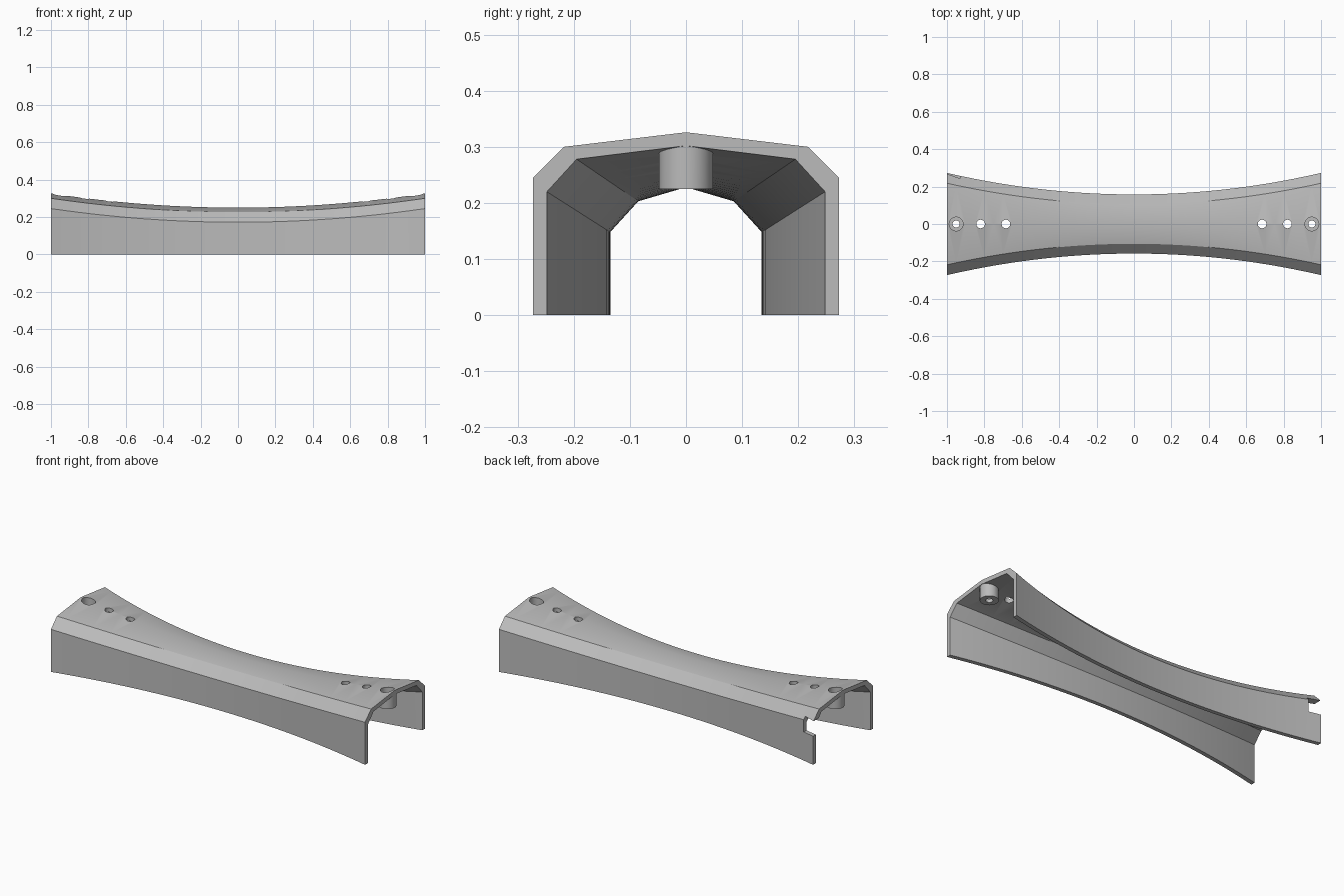
import bpy, bmesh
from mathutils import Matrix

cube = bpy.data.objects.get("Cube")
if cube:
    bpy.data.objects.remove(cube, do_unlink=True)

grey = bpy.data.materials.new("plain grey")
grey.use_nodes = True
grey.diffuse_color = (0.5, 0.5, 0.5, 1)
grey.node_tree.nodes["Principled BSDF"].inputs["Base Color"].default_value = (0.5, 0.5, 0.5, 1)

# Half profiles (y, z) from foot to ridge, at the middle and at the ends
OUTER_MID = [(0.158, 0), (0.158, 0.172), (0.106, 0.226), (0, 0.25)]
OUTER_END = [(0.273, 0), (0.273, 0.245), (0.218, 0.30), (0, 0.326)]
INNER_MID = [(0.135, 0), (0.135, 0.148), (0.085, 0.203), (0, 0.228)]
INNER_END = [(0.248, 0), (0.248, 0.22), (0.195, 0.278), (0, 0.302)]
STATIONS = 40


def profile(mid, end, x):
    """Mirrored open profile, flaring with the square of x."""
    half = [(a + (c - a) * x * x, b + (d - b) * x * x)
            for (a, b), (c, d) in zip(mid, end)]
    return half + [(-y, z) for y, z in reversed(half[:-1])]


def make_object(name, bm):
    bmesh.ops.recalc_face_normals(bm, faces=bm.faces[:])
    mesh = bpy.data.meshes.new(name)
    bm.to_mesh(mesh)
    bm.free()
    mesh.materials.append(grey)
    obj = bpy.data.objects.new(name, mesh)
    bpy.context.collection.objects.link(obj)
    return obj


def cylinder(name, x, radius, low, high, sides=24):
    bm = bmesh.new()
    bmesh.ops.create_cone(bm, cap_ends=True, segments=sides, radius1=radius,
                          radius2=radius, depth=high - low,
                          matrix=Matrix.Translation((x, 0, (low + high) / 2)))
    return make_object(name, bm)


def combine(target, tool, operation):
    """Join or cut with the tool, then discard it."""
    tool.hide_render = True
    mod = target.modifiers.new("combine", "BOOLEAN")
    mod.operation = operation
    mod.solver = "EXACT"
    mod.object = tool
    bpy.context.view_layer.objects.active = target
    bpy.ops.object.modifier_apply(modifier=mod.name)
    bpy.data.objects.remove(tool, do_unlink=True)


# Flared channel shell
bm = bmesh.new()
rings = []
for i in range(STATIONS + 1):
    x = -1 + 2 * i / STATIONS
    loop = profile(OUTER_MID, OUTER_END, x) + profile(INNER_MID, INNER_END, x)[::-1]
    rings.append([bm.verts.new((x, y, z)) for y, z in loop])
count = len(rings[0])
for a, b in zip(rings, rings[1:]):
    for j in range(count):
        k = (j + 1) % count
        bm.faces.new((a[j], a[k], b[k], b[j]))
for ring in (rings[0], rings[-1]):
    for j in range(count // 2 - 1):
        bm.faces.new((ring[j], ring[j + 1], ring[-2 - j], ring[-1 - j]))
shell = make_object("channel_cover", bm)

# Screw bosses and holes at both ends
for side in (-1, 1):
    combine(shell, cylinder("boss", side * 0.951, 0.048, 0.225, 0.304), "UNION")
    combine(shell, cylinder("counterbore", side * 0.951, 0.037, 0.243, 0.5), "DIFFERENCE")
    for x, radius in ((0.951, 0.019), (0.82, 0.023), (0.685, 0.023)):
        combine(shell, cylinder("hole", side * x, radius, 0.1, 0.5), "DIFFERENCE")

# Cable notch in the back wall at one end
bm = bmesh.new()
bmesh.ops.create_cube(bm, size=1, matrix=Matrix.Translation((-1, 0.25, 0.207))
                      @ Matrix.Diagonal((0.14, 0.1, 0.085, 1)))
combine(shell, make_object("notch", bm), "DIFFERENCE")

for obj in bpy.context.selected_objects:
    obj.select_set(False)
shell.select_set(True)
bpy.context.view_layer.objects.active = shell
bpy.ops.object.shade_smooth_by_angle(angle=0.5)
